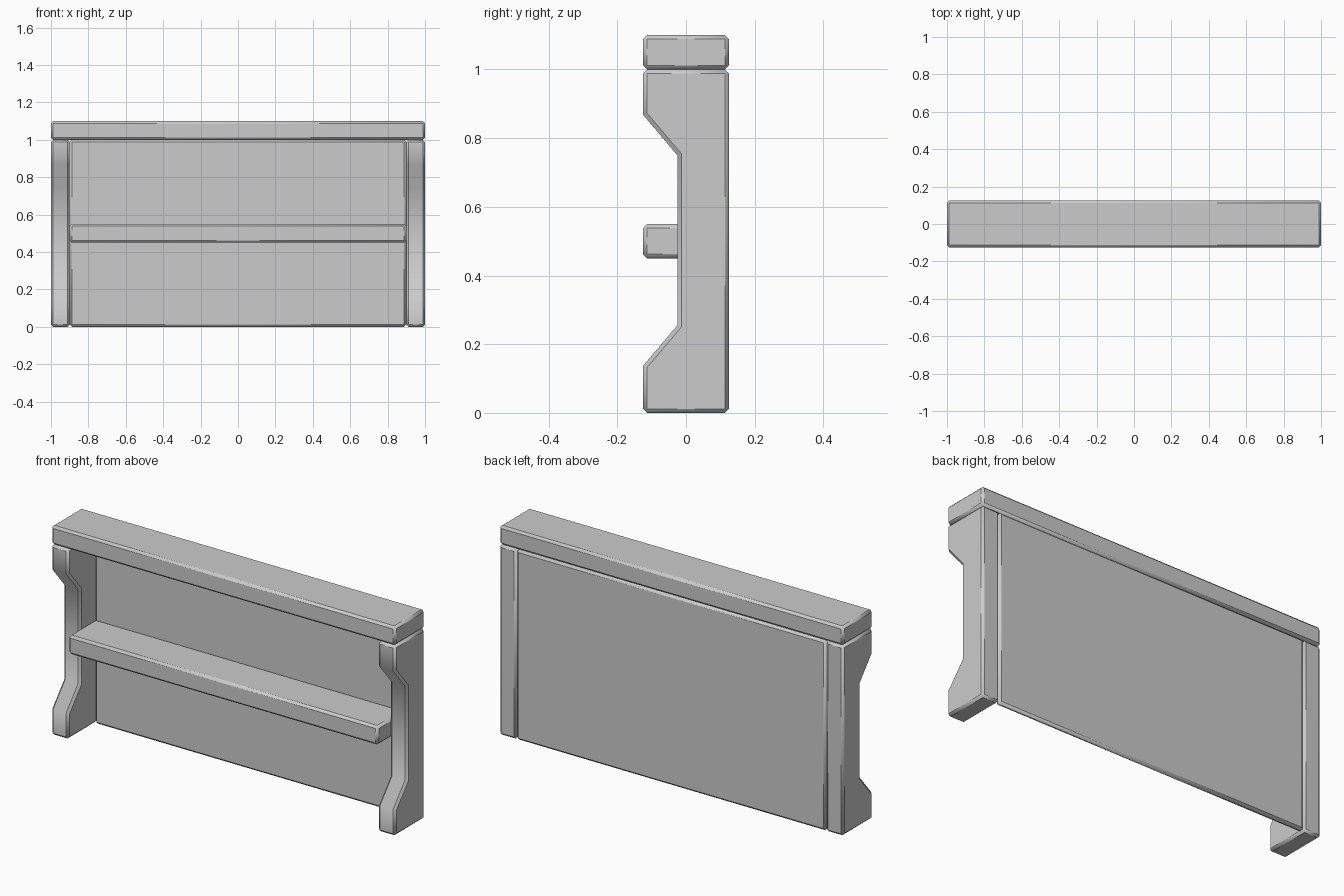
import bpy, bmesh, math

if "Cube" in bpy.data.objects:
    bpy.data.objects.remove(bpy.data.objects["Cube"])

BEVEL = 0.012
LIMIT = math.radians(43.5)


def slab(name, profile, x0, x1):
    """Extrude a (y, z) profile along x, then chamfer its sharp edges."""
    bm = bmesh.new()
    face = bm.faces.new([bm.verts.new((x0, y, z)) for y, z in profile])
    ext = bmesh.ops.extrude_face_region(bm, geom=[face], use_keep_orig=True)
    moved = [g for g in ext["geom"] if isinstance(g, bmesh.types.BMVert)]
    bmesh.ops.translate(bm, verts=moved, vec=(x1 - x0, 0, 0))
    bmesh.ops.recalc_face_normals(bm, faces=bm.faces)
    edges = [e for e in bm.edges if e.calc_face_angle(0) > LIMIT]
    bmesh.ops.bevel(bm, geom=edges, offset=BEVEL, offset_type='OFFSET',
                    segments=1, profile=0.5, affect='EDGES')
    bmesh.ops.recalc_face_normals(bm, faces=bm.faces)
    mesh = bpy.data.meshes.new(name)
    bm.to_mesh(mesh)
    bm.free()
    obj = bpy.data.objects.new(name, mesh)
    bpy.context.collection.objects.link(obj)
    bpy.ops.object.select_all(action='DESELECT')
    obj.select_set(True)
    bpy.context.view_layer.objects.active = obj
    bpy.ops.object.shade_smooth_by_angle(angle=LIMIT)
    return obj


def rect(y0, y1, z0, z1):
    return [(y0, z0), (y1, z0), (y1, z1), (y0, z1)]


# Counter top
slab("counter_top", rect(-0.125, 0.125, 1.0, 1.1), -1, 1)

# End posts with a recessed front
post = [(-0.125, 0), (0.125, 0), (0.125, 1), (-0.125, 1),
        (-0.125, 0.868), (-0.025, 0.75), (-0.025, 0.255), (-0.125, 0.137)]
slab("left_post", post, -1, -0.9)
slab("right_post", post, 0.9, 1)

# Back panel and middle shelf
slab("back_panel", rect(0.095, 0.125, 0, 1), -0.9, 0.9)
slab("shelf", rect(-0.125, 0.1, 0.45, 0.55), -0.9, 0.9)
